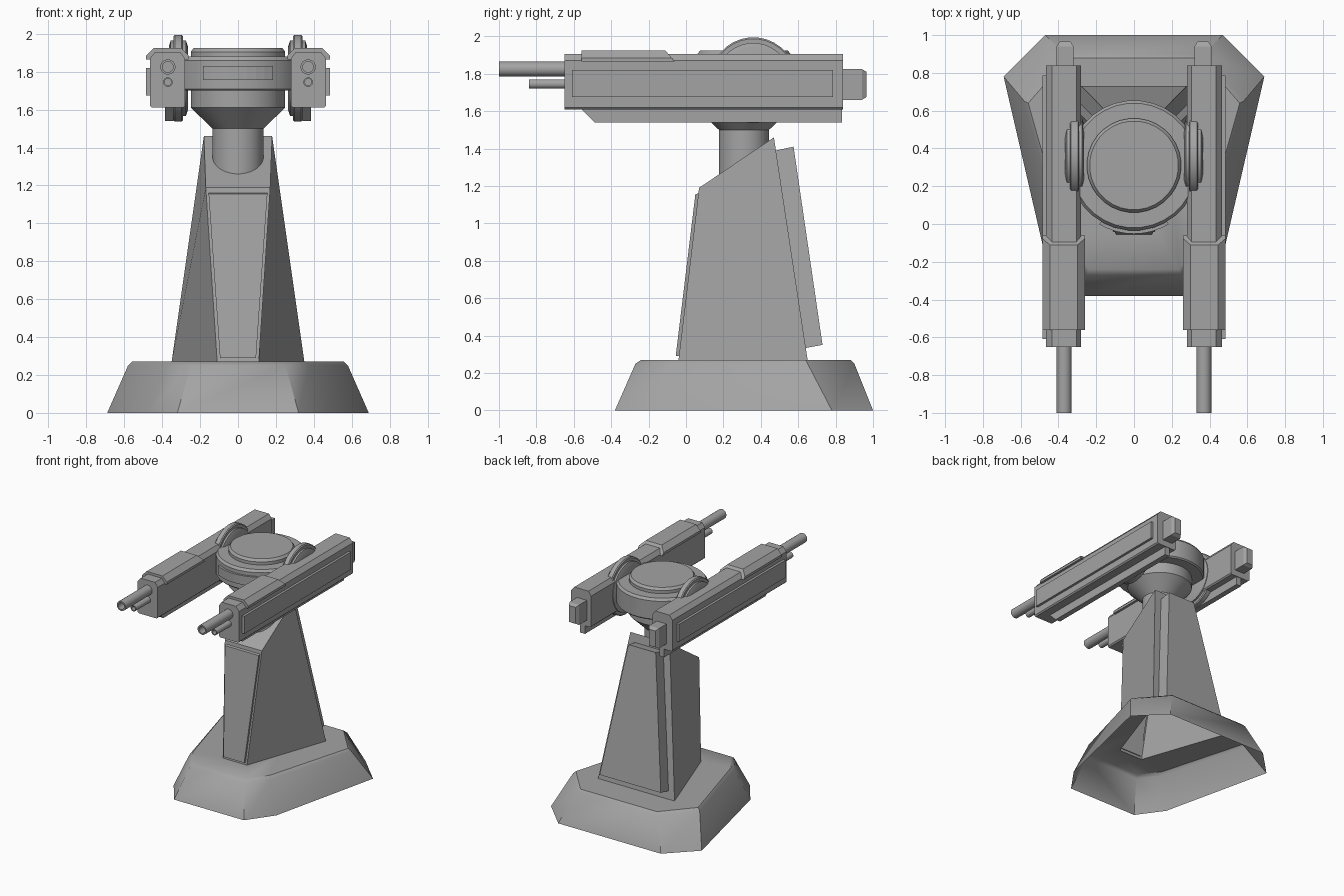
import bpy, bmesh, math
from mathutils import Vector

cube = bpy.data.objects.get("Cube")
if cube:
    bpy.data.objects.remove(cube, do_unlink=True)

grey = bpy.data.materials.new("plain grey")
grey.use_nodes = True
COLOR = (0.37, 0.37, 0.37, 1)
grey.diffuse_color = COLOR
grey.node_tree.nodes["Principled BSDF"].inputs["Base Color"].default_value = COLOR


def loft(name, rings, start=True, end=True, smooth=None):
    """Skin a list of equal rings of points, with optional end caps."""
    bm = bmesh.new()
    loops = [[bm.verts.new(p) for p in ring] for ring in rings]
    n = len(loops[0])
    for a, b in zip(loops, loops[1:]):
        for i in range(n):
            j = (i + 1) % n
            bm.faces.new((a[i], a[j], b[j], b[i]))
    if start:
        bm.faces.new(loops[0][::-1])
    if end:
        bm.faces.new(loops[-1])
    bmesh.ops.recalc_face_normals(bm, faces=bm.faces)
    mesh = bpy.data.meshes.new(name)
    bm.to_mesh(mesh)
    bm.free()
    mesh.materials.append(grey)
    obj = bpy.data.objects.new(name, mesh)
    bpy.context.collection.objects.link(obj)
    if smooth:
        bpy.ops.object.select_all(action='DESELECT')
        obj.select_set(True)
        bpy.context.view_layer.objects.active = obj
        bpy.ops.object.shade_smooth_by_angle(angle=math.radians(smooth))
    return obj


def lathe(name, axis, center, profile, sides=32):
    """Spin (radius, distance) pairs round an axis through center."""
    u, v, w = {"x": ((0, 1, 0), (0, 0, 1), (1, 0, 0)),
               "y": ((1, 0, 0), (0, 0, 1), (0, 1, 0)),
               "z": ((1, 0, 0), (0, 1, 0), (0, 0, 1))}[axis]
    u, v, w, c = Vector(u), Vector(v), Vector(w), Vector(center)
    angles = [math.tau * (i + 0.5) / sides for i in range(sides)]
    rings = [[c + w * d + (u * math.cos(t) + v * math.sin(t)) * r for t in angles]
             for r, d in profile]
    return loft(name, rings, smooth=30)


def beam(name, side, section, y0, y1):
    """Extrude an (x, z) section along y on one side of the model."""
    return loft(name, [[(side * x, y, z) for x, z in section] for y in (y0, y1)])


def rect(x0, x1, z0, z1, c=0.0):
    """Rectangle section with corners cut by c."""
    if not c:
        return [(x0, z0), (x1, z0), (x1, z1), (x0, z1)]
    return [(x0 + c, z0), (x1 - c, z0), (x1, z0 + c), (x1, z1 - c),
            (x1 - c, z1), (x0 + c, z1), (x0, z1 - c), (x0, z0 + c)]


def sym(points, z):
    """Close a right-hand outline by mirroring it to the left."""
    return ([(x, y, z) for x, y in points] +
            [(-x, y, z) for x, y in reversed(points)])


# Hollow base, its deck opening into the hollow pillar
foot = [(0.11, -0.04), (0.2, 0.22), (0.35, 0.65), (0.15, 0.65)]
loft("base", [
    sym([(0.32, -0.38), (0.47, -0.17), (0.69, 0.78), (0.47, 1.0)], 0),
    sym([(0.25, -0.27), (0.375, -0.1), (0.58, 0.65), (0.37, 0.9)], 0.25),
    sym([(0.24, -0.24), (0.355, -0.085), (0.56, 0.64), (0.35, 0.88)], 0.27),
    sym(foot, 0.27)], start=False, end=False, smooth=35)


# Pillar with a sloping top
def quad(front, back):
    (fx, fy, fz), (bx, by, bz) = front, back
    return [(fx, fy, fz), (bx, by, bz), (-bx, by, bz), (-fx, fy, fz)]


loft("pillar", [quad((0.11, -0.04, 0.27), (0.35, 0.65, 0.27)),
                quad((0.17, 0.07, 1.19), (0.18, 0.47, 1.46))], start=False)

# Raised panels on the front and back of the pillar
loft("front_panel", [quad((0.095, -0.055, 0.29), (0.095, -0.03, 0.29)),
                     quad((0.155, 0.05, 1.155), (0.155, 0.08, 1.165))])
loft("back_panel", [quad((0.29, 0.62, 0.33), (0.28, 0.73, 0.35)),
                    quad((0.13, 0.46, 1.385), (0.125, 0.575, 1.41))])

# Neck and turret head
HEAD = (0, 0.31, 0)
lathe("neck", "z", HEAD, [(0.135, 1.2), (0.135, 1.53)])
lathe("head", "z", HEAD, [
    (0.135, 1.5), (0.25, 1.61), (0.25, 1.7), (0.335, 1.7), (0.345, 1.71),
    (0.345, 1.86), (0.33, 1.88), (0.25, 1.88), (0.25, 1.905), (0.235, 1.925)])

# Curved visor plate on the front of the head
arc = [math.radians(-90 + 30.5 * (i / 4 - 1)) for i in range(9)]
loft("visor", [[(r * math.cos(t), HEAD[1] + r * math.sin(t), z)
                for r, z in ((0.33, 1.755), (0.362, 1.755), (0.362, 1.83), (0.33, 1.83))]
               for t in arc])

# Twin guns
for side, label in ((1, "left"), (-1, "right")):
    beam(label + "_gun_body", side,
         [(0.29, 1.61), (0.455, 1.61), (0.465, 1.62), (0.465, 1.87),
          (0.435, 1.905), (0.305, 1.905), (0.28, 1.87), (0.28, 1.62)], -0.65, 0.84)
    beam(label + "_side_panel", side, rect(0.45, 0.485, 1.675, 1.82), -0.61, 0.785)

    # Top cover with a raked rear end
    cover = [(0.26, 1.865), (0.26, 1.885), (0.3, 1.925),
             (0.445, 1.925), (0.485, 1.885), (0.485, 1.865)]
    loft(label + "_top_cover",
         [[(side * x, -0.56, z) for x, z in cover],
          [(side * x, -0.06 - (z - 1.865) * 0.85, z) for x, z in cover]])

    # Keel with a raked nose
    keel = rect(0.34, 0.385, 1.54, 1.62)
    loft(label + "_keel",
         [[(side * x, -0.49 - (z - 1.54), z) for x, z in keel],
          [(side * x, 0.835, z) for x, z in keel]])

    # Rear block with a tapered end
    block = [(y, [(side * x, y, z) for x, z in rect(0.32 + g, 0.41 - g, 1.66 + g, 1.825 - g)])
             for y, g in ((0.83, 0), (0.94, 0), (0.965, 0.015))]
    loft(label + "_rear_block", [ring for _, ring in block])

    # Barrels with bored muzzles
    for part, r, z, tip in (("main", 0.04, 1.825, -1.0), ("small", 0.025, 1.745, -0.84)):
        lathe(f"{label}_{part}_barrel", "y", (side * 0.37, 0, z),
              [(r, -0.64), (r, tip), (r * 0.7, tip), (r * 0.7, tip + 0.08)], 20)

    # Pivot wheel between head and gun
    half = [(0.17, 0.05), (0.2, 0.04), (0.2, 0.025), (0.222, 0.025), (0.23, 0.018)]
    lathe(label + "_pivot_wheel", "x", (side * 0.315, 0.36, 1.765),
          [(r, -d) for r, d in half] + [(r, d) for r, d in reversed(half)])
